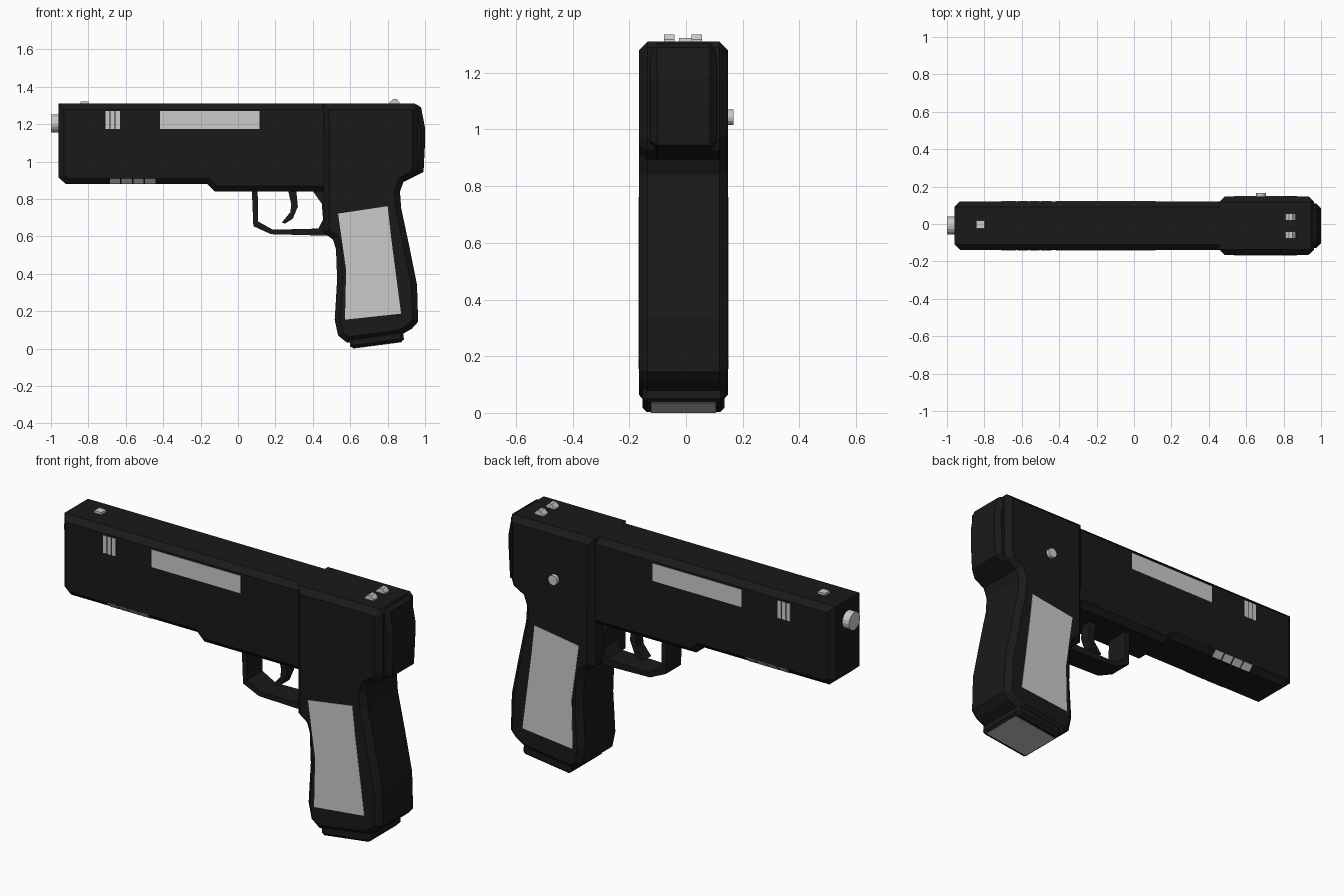
import bpy, bmesh, math
from mathutils import Matrix

if "Cube" in bpy.data.objects:
    bpy.data.objects.remove(bpy.data.objects["Cube"])

CY = -0.009   # centre plane of the body

black = bpy.data.materials.new("black")
black.diffuse_color = (0.01, 0.01, 0.01, 1)
black.use_nodes = True
black.node_tree.nodes["Principled BSDF"].inputs["Base Color"].default_value = black.diffuse_color


def finish(bm, name, mat=None):
    bmesh.ops.recalc_face_normals(bm, faces=bm.faces)
    me = bpy.data.meshes.new(name)
    bm.to_mesh(me)
    bm.free()
    ob = bpy.data.objects.new(name, me)
    bpy.context.collection.objects.link(ob)
    if mat:
        me.materials.append(mat)
    return ob


def plate(name, pts, y0, y1, chamfer=0.0, mat=None):
    """Extrude an x-z profile from y0 to y1, chamfering both cap outlines."""
    bm = bmesh.new()
    face = bm.faces.new([bm.verts.new((x, y0, z)) for x, z in pts])
    ext = bmesh.ops.extrude_face_region(bm, geom=[face], use_keep_orig=True)["geom"]
    bmesh.ops.translate(bm, vec=(0, y1 - y0, 0),
                        verts=[g for g in ext if isinstance(g, bmesh.types.BMVert)])
    bmesh.ops.recalc_face_normals(bm, faces=bm.faces)
    if chamfer:
        caps = [e for e in bm.edges if abs(e.verts[0].co.y - e.verts[1].co.y) < 1e-5]
        bmesh.ops.bevel(bm, geom=caps, offset=chamfer, segments=1,
                        affect='EDGES', clamp_overlap=True)
    return finish(bm, name, mat)


def rect(x0, x1, z0, z1):
    return [(x0, z0), (x1, z0), (x1, z1), (x0, z1)]


def both_sides(name, pts, half):
    """Thin flush inlay on each side of the body."""
    for tag, s in (("front", -1), ("back", 1)):
        a, b = sorted((CY + s * (half - 0.01), CY + s * (half + 0.002)))
        plate(f"{name}_{tag}", pts, a, b)


def cylinder(name, loc, radius, depth, axis, sides=16):
    bm = bmesh.new()
    rot = Matrix.Rotation(math.pi / 2, 4, axis)
    bmesh.ops.create_cone(bm, cap_ends=True, segments=sides, radius1=radius,
                          radius2=radius, depth=depth,
                          matrix=Matrix.Translation(loc) @ rot)
    return finish(bm, name)


SLIM, WIDE = 0.13, 0.157

# Slim front body
plate("slide", [(-0.96, 1.31), (0.6, 1.31), (0.6, 0.84), (-0.125, 0.84), (-0.165, 0.88),
                (-0.92, 0.88), (-0.96, 0.915)], CY - SLIM, CY + SLIM, 0.03, black)

# Wide rear body and grip
plate("rear_and_grip", [
    (0.455, 1.31), (0.945, 1.31), (0.962, 1.29), (0.962, 0.97), (0.945, 0.925),
    (0.885, 0.892), (0.866, 0.84), (0.872, 0.754), (0.914, 0.556), (0.957, 0.342),
    (0.963, 0.144), (0.93, 0.107), (0.866, 0.07), (0.583, 0.032), (0.535, 0.07),
    (0.517, 0.155), (0.53, 0.37), (0.524, 0.53), (0.508, 0.583), (0.457, 0.62)],
    CY - WIDE, CY + WIDE, 0.03, black)

# Narrow block at the back
plate("rear_block", [(0.85, 1.3), (0.957, 1.305), (0.979, 1.29), (1.0, 1.18), (1.0, 1.1),
                     (0.992, 0.945), (0.888, 0.893), (0.82, 0.89)],
      CY - 0.118, CY + 0.118, 0.025, black)

# Trigger guard and trigger
plate("trigger_guard", [
    (0.073, 0.87), (0.082, 0.655), (0.176, 0.612), (0.51, 0.603), (0.51, 0.87),
    (0.39, 0.87), (0.405, 0.835), (0.448, 0.775), (0.455, 0.69), (0.43, 0.642),
    (0.187, 0.636), (0.107, 0.68), (0.105, 0.87)], CY - 0.065, CY + 0.065, 0, black)
plate("trigger", [(0.265, 0.86), (0.285, 0.77), (0.28, 0.73), (0.235, 0.675), (0.25, 0.668),
                  (0.293, 0.695), (0.32, 0.76), (0.31, 0.86)], CY - 0.03, CY + 0.03, 0, black)

# Magazine base with grey underside
plate("magazine_base", [(0.60, 0.06), (0.60, 0.012), (0.615, 0.003), (0.875, 0.037),
                        (0.887, 0.05), (0.88, 0.1)], CY - 0.145, CY + 0.145, 0.015, black)
plate("magazine_underside", [(0.615, 0.0), (0.875, 0.034), (0.873, 0.045), (0.615, 0.01)],
      CY - 0.115, CY + 0.115)

# Grip panels and slide inlays
both_sides("grip_panel", [(0.535, 0.722), (0.80, 0.762), (0.818, 0.60), (0.872, 0.187),
                          (0.572, 0.155), (0.578, 0.42)], WIDE)
both_sides("side_port", rect(-0.417, 0.115, 1.175, 1.27), SLIM)
for i in range(3):
    x = -0.708 + i * 0.027
    both_sides(f"side_slot_{i}", rect(x, x + 0.022, 1.175, 1.27), SLIM)

# Rail marks on the lower chamfers
for s in (-1, 1):
    for i in range(4):
        bm = bmesh.new()
        loc = (-0.658 + i * 0.063, CY + s * (SLIM - 0.015), 0.896)
        bmesh.ops.create_cube(bm, size=1, matrix=Matrix.Translation(loc)
                              @ Matrix.Rotation(s * math.pi / 4, 4, 'X')
                              @ Matrix.Diagonal((0.055, 0.042, 0.006, 1)))
        finish(bm, f"rail_mark_{i}_{'front' if s < 0 else 'back'}")

# Sights
plate("front_sight", [(-0.846, 1.30), (-0.842, 1.322), (-0.8, 1.322), (-0.796, 1.30)],
      CY - 0.015, CY + 0.028)
for name, y in (("front", -0.059), ("back", 0.038)):
    plate(f"rear_sight_{name}", [(0.808, 1.30), (0.81, 1.317), (0.83, 1.335), (0.848, 1.335),
                                 (0.864, 1.317), (0.866, 1.30)], y - 0.019, y + 0.019)

# Barrel end and side button
cylinder("muzzle", (-0.97, CY, 1.205), 0.048, 0.06, 'Y')
cylinder("side_button", (0.68, 0.147, 1.043), 0.027, 0.04, 'X', 12)
